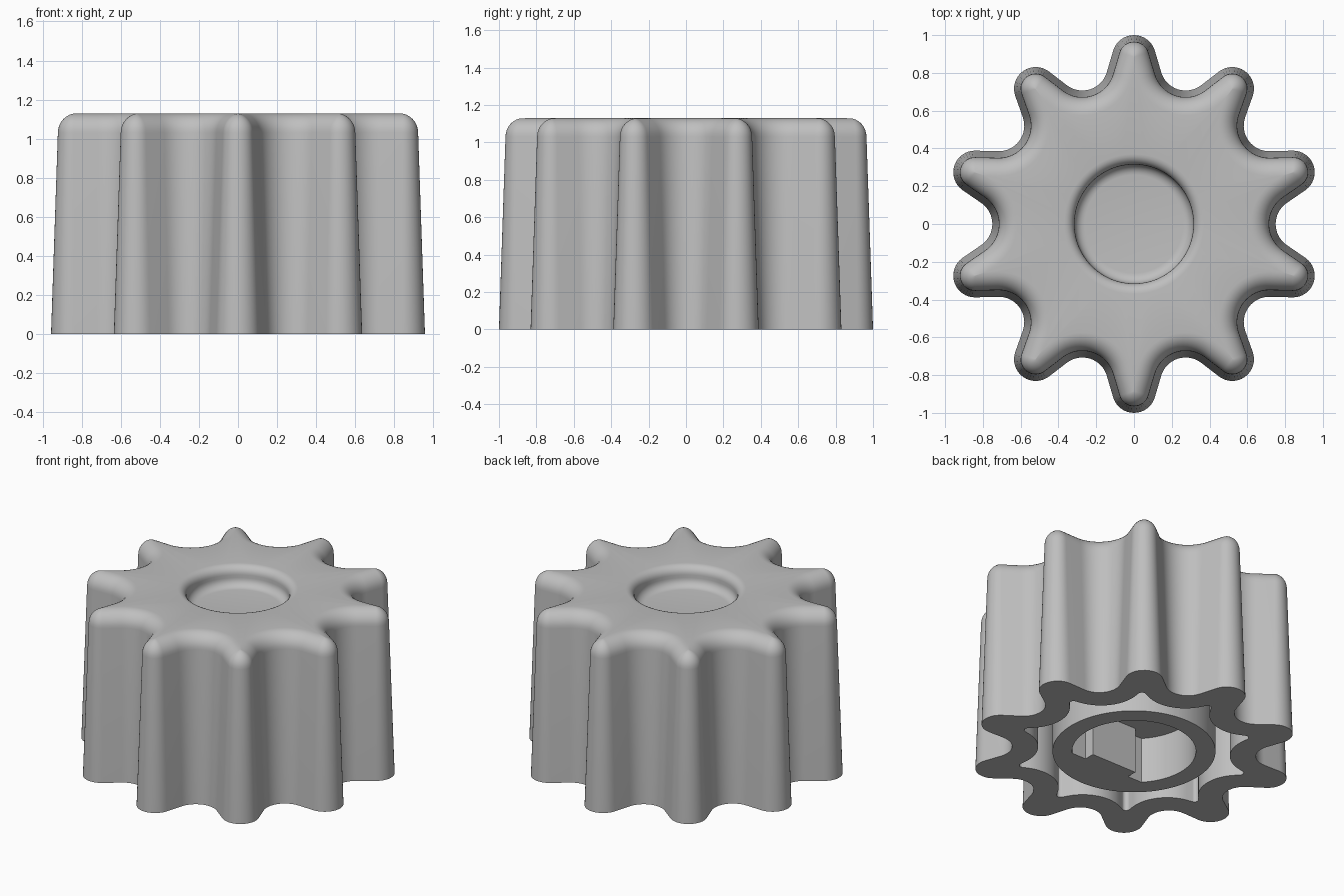
import bpy
import bmesh
from math import sin, cos, pi, radians, acos, atan2, hypot
from mathutils import Matrix, Vector

LOBES = 10
STEP = 2 * pi / LOBES
ARC = 9            # points per arc
HEIGHT = 1.13
BORE_DEPTH = 0.31
CEILING = 0.9

if "Cube" in bpy.data.objects:
    bpy.data.objects.remove(bpy.data.objects["Cube"])

mat = bpy.data.materials.new("plain grey")
mat.use_nodes = True
grey = (0.52, 0.52, 0.52, 1)
mat.diffuse_color = grey
mat.node_tree.nodes["Principled BSDF"].inputs["Base Color"].default_value = grey


def lobed_outline(tip, tip_r, valley, valley_r, inset=0.0):
    """Tip and valley arcs joined by tangent flanks, moved inwards by inset."""
    half = STEP / 2
    centre = Vector((tip - tip_r, 0))
    hollow = Vector((cos(half), sin(half))) * (valley + valley_r)
    gap = hollow - centre
    beta = atan2(gap.y, gap.x) - acos((tip_r + valley_r) / gap.length)
    radius = tip_r - inset
    apex = Vector((centre.x + radius / cos(beta), 0))
    side = []
    for i in range(ARC):
        a = beta * i / (ARC - 1)
        p = centre + radius * Vector((cos(a), sin(a)))
        side.append(p if radius > 0 else apex)
    for i in range(ARC):
        a = beta + (half - beta) * i / (ARC - 1)
        p = hollow - (valley_r + inset) * Vector((cos(a), sin(a)))
        side.append(p if p.y > 0 else apex)
    # mirror the half lobe, dropping the shared end points
    lobe = [Vector((p.x, -p.y)) for p in reversed(side[1:-1])] + side
    points = []
    for k in range(LOBES):
        turn = Matrix.Rotation(pi / 2 + k * STEP, 2)
        points += [turn @ p for p in lobe]
    return points


def outer(inset):
    return lobed_outline(1.0, 0.115, 0.75, 0.135, inset)


ANGLES = [atan2(p.y, p.x) for p in outer(0)]


def circle(r):
    return [Vector((r * cos(a), r * sin(a))) for a in ANGLES]


def d_shape(r, flat):
    return [p * min(1, flat / -p.y) if p.y < 0 else p for p in circle(r)]


def finish(obj_name, bm):
    bmesh.ops.recalc_face_normals(bm, faces=bm.faces[:])
    mesh = bpy.data.meshes.new(obj_name)
    bm.to_mesh(mesh)
    bm.free()
    mesh.materials.append(mat)
    obj = bpy.data.objects.new(obj_name, mesh)
    bpy.context.collection.objects.link(obj)
    return obj


# Section of the knob, from the bore ceiling round to the dimple floor
cavity = lobed_outline(0.725, 0.025, 0.59, 0.25)
bore = d_shape(0.38, 0.26)
section = [
    (bore, BORE_DEPTH), (bore, 0),
    (circle(0.5), 0), (circle(0.5), CEILING),
    (cavity, CEILING), (cavity, 0),
    (outer(0), 0),
]
# drafted side and rounded top edge
for i in range(9):
    a = pi / 2 * i / 8
    section.append((outer(0.035 + 0.097 * (1 - cos(a))), HEIGHT - 0.1 * (1 - sin(a))))
# dimple with a rounded lip and a rounded floor edge
for i in range(7):
    a = pi / 2 * i / 6
    section.append((circle(0.37 - 0.055 * sin(a)), HEIGHT - 0.055 * (1 - cos(a))))
for i in range(7):
    a = pi / 2 * i / 6
    section.append((circle(0.315 - 0.055 * (1 - cos(a))), HEIGHT - 0.075 - 0.055 * sin(a)))

bm = bmesh.new()
rings = [[bm.verts.new((p.x, p.y, z)) for p in pts] for pts, z in section]
count = len(ANGLES)
for low, high in zip(rings, rings[1:]):
    for i in range(count):
        j = (i + 1) % count
        bm.faces.new((low[i], low[j], high[j], high[i]))
bm.faces.new(rings[0])
bm.faces.new(rings[-1])
bmesh.ops.remove_doubles(bm, verts=bm.verts[:], dist=0.0002)
knob = finish("knob_body", bm)

# Raised key on the flat of the bore
bm = bmesh.new()
bmesh.ops.create_cube(bm, size=1)
bmesh.ops.scale(bm, vec=(0.34, 0.075, BORE_DEPTH), verts=bm.verts[:])
bmesh.ops.translate(bm, vec=(0, -0.2275, BORE_DEPTH / 2), verts=bm.verts[:])
finish("bore_key", bm)

bpy.ops.object.select_all(action='DESELECT')
knob.select_set(True)
bpy.context.view_layer.objects.active = knob
bpy.ops.object.shade_smooth_by_angle(angle=radians(35))
